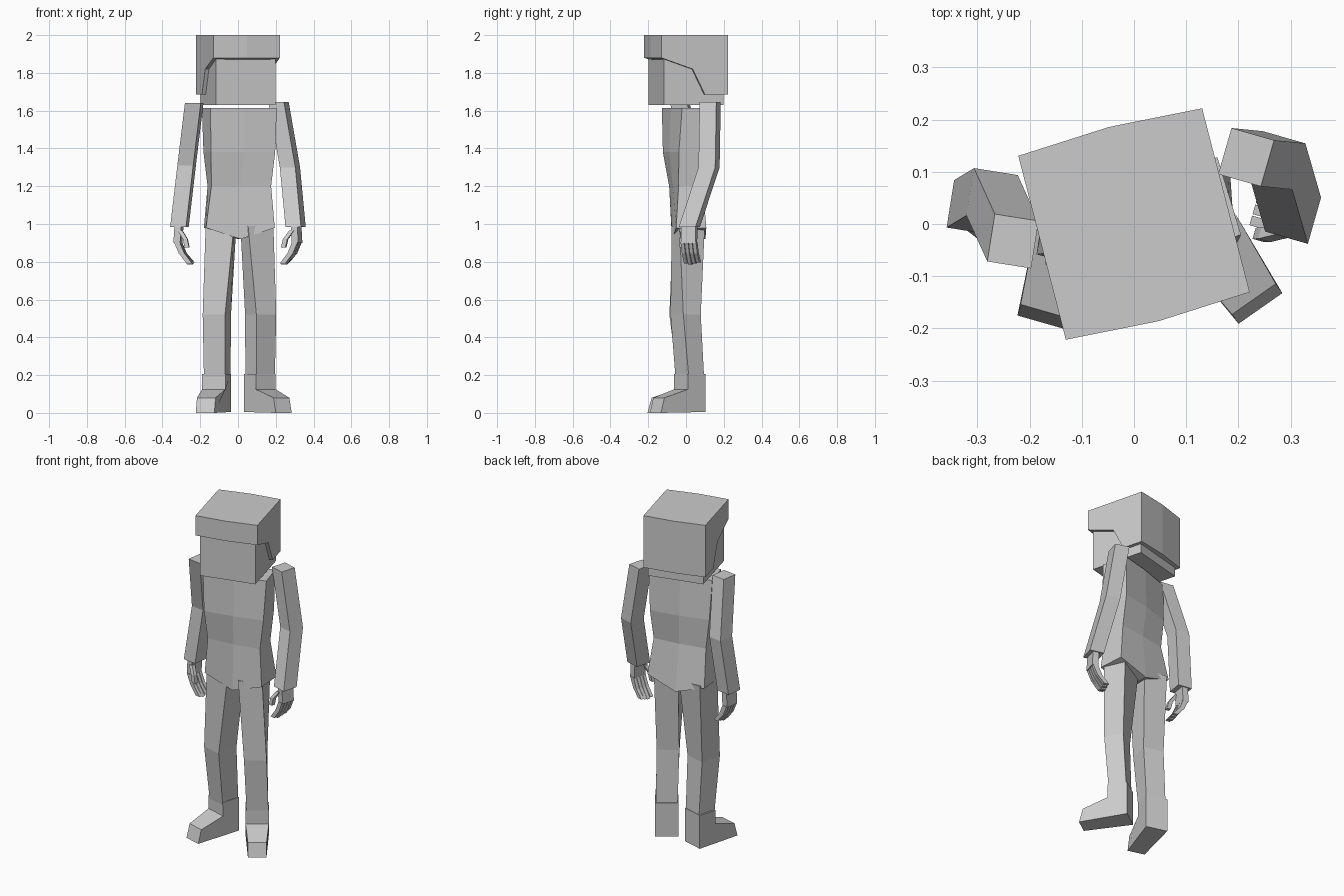
import bpy, bmesh
from math import radians, sin, cos

if "Cube" in bpy.data.objects:
    bpy.data.objects.remove(bpy.data.objects["Cube"])


def skin(name, rings, split=False):
    """Join equal-length rings of points into a closed flat-faced solid."""
    bm = bmesh.new()
    rows = [[bm.verts.new(p) for p in ring] for ring in rings]
    n = len(rows[0])
    for a, b in zip(rows, rows[1:]):
        for i in range(n):
            j = (i + 1) % n
            bm.faces.new((a[i], a[j], b[j], b[i]))
    for row in (rows[0], rows[-1]):
        if split:  # two-panel cap folded along the middle
            bm.faces.new((row[0], row[1], row[4], row[5]))
            bm.faces.new((row[1], row[2], row[3], row[4]))
        else:
            bm.faces.new(row)
    bmesh.ops.recalc_face_normals(bm, faces=bm.faces)
    mesh = bpy.data.meshes.new(name)
    bm.to_mesh(mesh)
    bm.free()
    obj = bpy.data.objects.new(name, mesh)
    bpy.context.collection.objects.link(obj)
    return obj


def turn(x, y, deg, cx=0.0, cy=0.0):
    a = radians(deg)
    return cx + x * cos(a) - y * sin(a), cy + x * sin(a) + y * cos(a)


def rect(cx, cy, z, w, d, deg=0.0):
    """Horizontal rectangular section turned about its centre."""
    return [(*turn(x * w / 2, y * d / 2, deg, cx, cy), z)
            for x, y in ((-1, -1), (1, -1), (1, 1), (-1, 1))]


# Head: cube turned slightly to one side
HEAD_TURN = 14.5
skin("head", [rect(0, 0, 1.63, 0.324, 0.324, HEAD_TURN),
              rect(0, 0, 1.96, 0.324, 0.324, HEAD_TURN)])

# Hair: side profile (y, z) swept across the head, bulging at the middle
profile = [(-0.182, 2.0), (-0.182, 1.88), (-0.01, 1.82),
           (0.057, 1.685), (0.182, 1.685), (0.182, 2.0)]
rings = []
for x, bulge in ((-0.182, 0), (0, 0.01), (0.182, 0)):
    ring = []
    for y, z in profile:
        if abs(y) > 0.1:
            y += bulge if y > 0 else -bulge
        ring.append((*turn(x, y, HEAD_TURN), z))
    rings.append(ring)
skin("hair", rings)

# Torso: six-sided sections twisting from hips to shoulders
rings = []
for cy, z, w, d, deg, drop in ((0, 1.615, 0.367, 0.155, 17, 0),
                               (0, 1.38, 0.35, 0.165, 14, 0),
                               (0, 1.2, 0.32, 0.13, 9, 0),
                               (0.015, 0.98, 0.365, 0.16, 4, 0.06)):
    ring = []
    for x, y in ((-1, -1), (0, -1.1), (1, -1), (1, 1), (0, 1.1), (-1, 1)):
        px, py = turn(x * w / 2, y * d / 2, deg, 0.007, cy)
        ring.append((px, py, z - (0 if x else drop)))
    rings.append(ring)
skin("torso", rings, split=True)

# Arms: shoulder, elbow and wrist centres
arms = {
    "right": (-9, [(-0.232, -0.033, 1.64), (-0.272, 0.055, 1.31), (-0.31, 0.032, 0.985)]),
    "left": (-16, [(0.215, 0.128, 1.645), (0.275, 0.122, 1.30), (0.305, 0.018, 0.985)]),
}
for side, (deg, path) in arms.items():
    skin(side + "_arm", [rect(*p, 0.085, 0.092, deg) for p in path])

    # Hand: palm, four curled fingers and a thumb
    s = 1 if path[2][0] > 0 else -1
    wx, wy, wz = path[2]

    def limb(name, pts, w, d):
        sections = []
        for inward, fwd, z in pts:
            cx, cy = turn(-s * inward, fwd, deg, wx, wy)
            sections.append(rect(cx, cy, z, w, d, deg))
        skin(side + "_" + name, sections)

    limb("palm", [(-0.002, 0, 1.0), (-0.008, 0, 0.90)], 0.036, 0.08)
    for i in range(4):
        y = -0.033 + 0.022 * i
        tip = 0.785 + 0.006 * abs(i - 1)
        limb("finger_%d" % (i + 1),
             [(-0.008, y, 0.905), (0.018, y, 0.845), (0.06, y, tip)], 0.03, 0.019)
    limb("thumb", [(0.01, -0.035, 0.965), (0.04, -0.052, 0.92), (0.05, -0.055, 0.875)],
         0.024, 0.022)

# Legs: centre x, y, z, width, depth, turn
legs = {
    "right": [(-0.09, 0.012, 0.99, 0.15, 0.15, -5), (-0.112, -0.01, 0.52, 0.122, 0.13, -14),
              (-0.11, 0.022, 0.19, 0.115, 0.11, -16)],
    "left": [(0.1, 0.012, 0.99, 0.14, 0.14, 17), (0.12, -0.002, 0.52, 0.125, 0.11, 33),
             (0.117, 0.02, 0.19, 0.12, 0.1, 36)],
}
for side, sections in legs.items():
    skin(side + "_leg", [rect(*s) for s in sections])

# Boots: cuff and sloping toe, slightly narrower towards the toe
boot = [(0.056, 0.005), (0.056, 0.207), (-0.056, 0.207),
        (-0.056, 0.125), (-0.2, 0.08), (-0.222, 0.0)]
for side, cx, cy, deg in (("right", -0.113, 0.024, -16), ("left", 0.115, 0.02, 35)):
    skin(side + "_boot",
         [[(*turn(x * (0.8 if y < -0.1 else 1), y, deg, cx, cy), z) for y, z in boot]
          for x in (-0.064, 0.064)])
